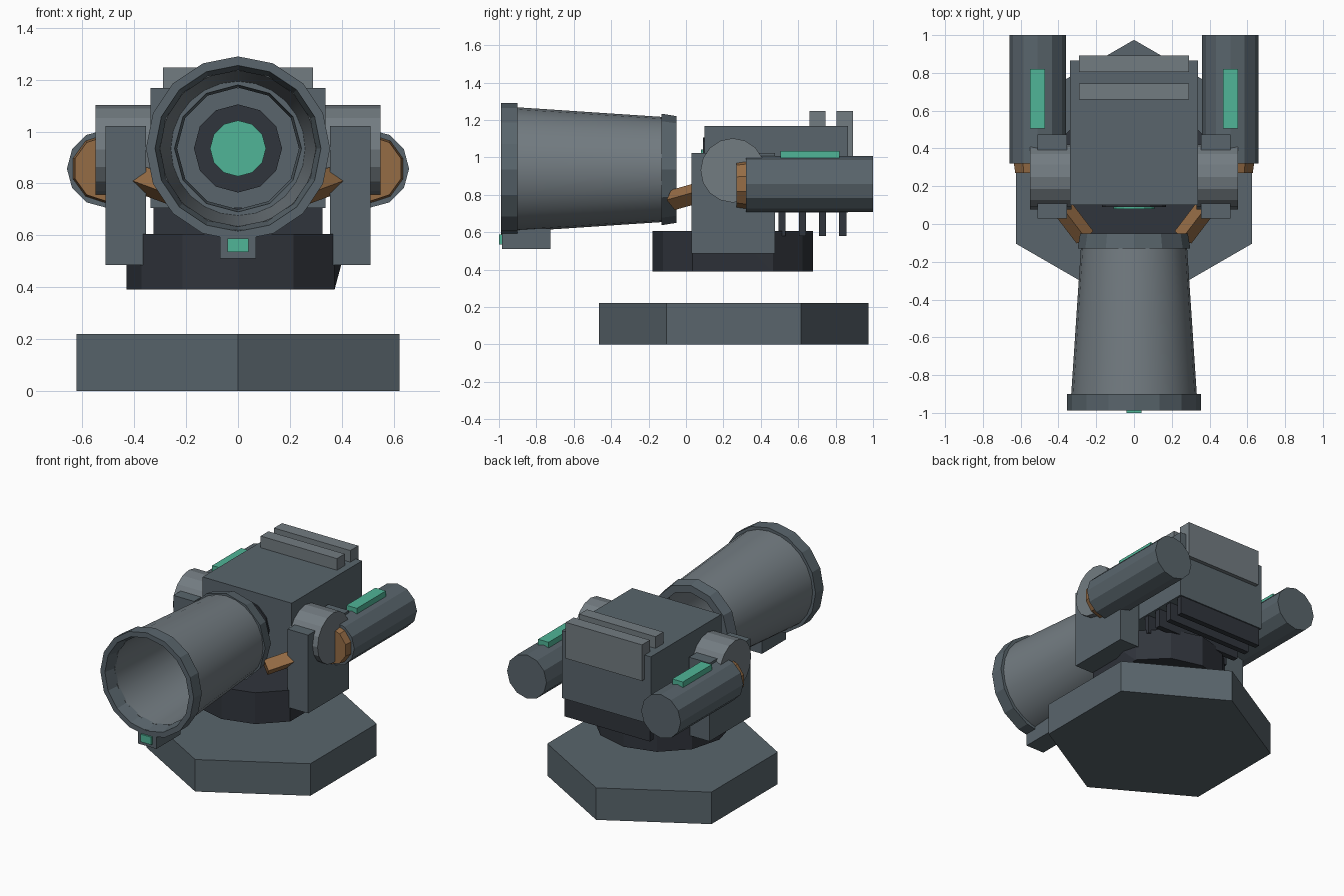
import bpy, bmesh, math
from mathutils import Vector, Matrix

if "Cube" in bpy.data.objects:
    bpy.data.objects.remove(bpy.data.objects["Cube"])


def material(name, rgb):
    m = bpy.data.materials.new(name)
    m.diffuse_color = (*rgb, 1)
    m.use_nodes = True
    m.node_tree.nodes["Principled BSDF"].inputs["Base Color"].default_value = m.diffuse_color
    return m


STEEL = material("steel", (0.10, 0.13, 0.15))
LIGHT = material("light_steel", (0.17, 0.20, 0.22))
DARK = material("dark_steel", (0.03, 0.035, 0.045))
GREEN = material("green_glow", (0.08, 0.46, 0.31))
COPPER = material("copper", (0.30, 0.15, 0.06))


def finish(name, bm, mat):
    bmesh.ops.recalc_face_normals(bm, faces=bm.faces[:])
    me = bpy.data.meshes.new(name)
    bm.to_mesh(me)
    bm.free()
    me.materials.append(mat)
    ob = bpy.data.objects.new(name, me)
    bpy.context.collection.objects.link(ob)
    return ob


def box(name, x, y, z, mat):
    bm = bmesh.new()
    bmesh.ops.create_cube(bm, size=1)
    for v in bm.verts:
        v.co = [r[0] + (c + 0.5) * (r[1] - r[0]) for c, r in zip(v.co, (x, y, z))]
    return finish(name, bm, mat)


def rod(name, a, b, r, n, mat, spin=0.0, r2=None):
    """Prism or cone from point a to point b."""
    a, b = Vector(a), Vector(b)
    d = b - a
    bm = bmesh.new()
    mtx = (Matrix.Translation((a + b) / 2) @ d.to_track_quat('Z', 'Y').to_matrix().to_4x4()
           @ Matrix.Rotation(spin, 4, 'Z'))
    bmesh.ops.create_cone(bm, cap_ends=True, segments=n, radius1=r,
                          radius2=r if r2 is None else r2, depth=d.length, matrix=mtx)
    return finish(name, bm, mat)


def tube(name, profile, n, mat, smooth=False):
    """Closed (radius, y) profile spun round the barrel axis."""
    bm = bmesh.new()
    rings = []
    for i in range(n):
        t = 2 * math.pi * i / n
        rings.append([bm.verts.new((r * math.cos(t), y, 0.935 + r * math.sin(t))) for r, y in profile])
    m = len(profile)
    for i in range(n):
        p, q = rings[i], rings[(i + 1) % n]
        for j in range(m):
            k = (j + 1) % m
            bm.faces.new((p[j], p[k], q[k], q[j]))
    ob = finish(name, bm, mat)
    if smooth:
        bpy.ops.object.select_all(action='DESELECT')
        bpy.context.view_layer.objects.active = ob
        ob.select_set(True)
        bpy.ops.object.shade_smooth_by_angle(angle=math.radians(30))
    return ob


# Hexagonal base plate
rod("base_plate", (0, 0.255, 0), (0, 0.255, 0.22), 0.72, 6, STEEL, spin=0)

# Twelve-sided turntable, one lower corner cut away
turntable = rod("turntable", (0, 0.25, 0.39), (0, 0.25, 0.605), 0.43, 12, DARK)
for v in turntable.data.vertices:
    if v.co.x > 0.4 and v.co.z < 0.5:
        v.co.x, v.co.y = 0.372, 0.46

# Main housing with rear plates and cooling fins below
box("housing", (-0.338, 0.338), (0.10, 0.865), (0.705, 1.168), STEEL)
box("top_plate", (-0.29, 0.29), (0.66, 0.745), (1.10, 1.248), LIGHT)
box("rear_plate", (-0.29, 0.29), (0.805, 0.892), (1.0, 1.248), LIGHT)
for i in range(4):
    y = 0.495 + 0.108 * i
    box("cooling_fin", (-0.325, 0.325), (y, y + 0.038), (0.58, 0.72), DARK)

# Lens on the housing front
rod("lens_bezel", (0, 0.12, 0.935), (0, 0.09, 0.935), 0.17, 12, DARK)
rod("lens", (0, 0.11, 0.935), (0, 0.08, 0.935), 0.108, 12, GREEN)

# Parts on both sides
for s, side in ((1, "right"), (-1, "left")):
    box(side + "_yoke_arm", sorted((s * 0.355, s * 0.512)), (0.03, 0.475), (0.485, 1.022), STEEL)
    rod(side + "_trunnion", (s * 0.33, 0.25, 0.93), (s * 0.55, 0.25, 0.93), 0.172, 16, LIGHT)
    rod(side + "_pod", (s * 0.51, 0.32, 0.857), (s * 0.51, 1.0, 0.857), 0.15, 12, STEEL)
    rod(side + "_pod_nose", (s * 0.51, 0.27, 0.857), (s * 0.51, 0.34, 0.857), 0.125, 10, COPPER, r2=0.135)
    box(side + "_pod_light", sorted((s * 0.47, s * 0.55)), (0.505, 0.82), (0.99, 1.035), GREEN)
    rod(side + "_barrel_strut", (s * 0.26, -0.07, 0.772), (s * 0.39, 0.10, 0.82), 0.055, 4, COPPER)

# Open barrel, muzzle lip and rear collar
tube("barrel", [(0.333, -0.91), (0.28, -0.11), (0.258, -0.11), (0.30, -0.91)], 24, LIGHT, True)
tube("muzzle_lip", [(0.355, -0.988), (0.355, -0.90), (0.30, -0.90), (0.32, -0.988)], 16, STEEL)
tube("barrel_collar", [(0.298, -0.13), (0.285, -0.05), (0.235, -0.05), (0.245, -0.13)], 12, STEEL)

# Sensor under the muzzle
box("sensor_block", (-0.07, 0.07), (-0.985, -0.725), (0.51, 0.62), STEEL)
box("sensor_lens", (-0.04, 0.04), (-1.0, -0.97), (0.535, 0.588), GREEN)
